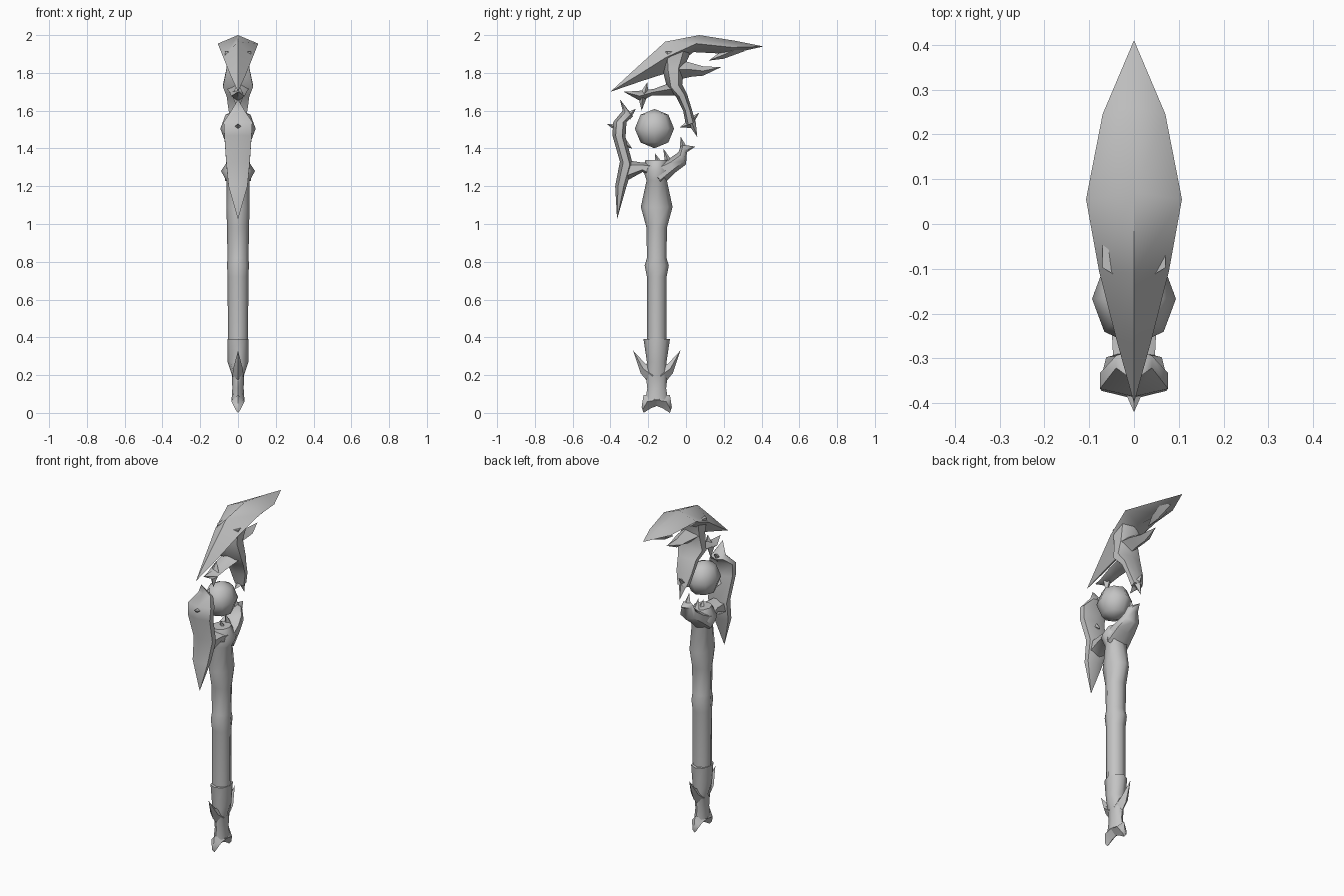
import bpy, bmesh, math
from mathutils import Vector

default_cube = bpy.data.objects.get("Cube")
if default_cube:
    bpy.data.objects.remove(default_cube, do_unlink=True)

# Single grey material
grey = bpy.data.materials.new("plain_grey")
grey.use_nodes = True
colour = (.55, .55, .55, 1)
grey.diffuse_color = colour
grey.node_tree.nodes["Principled BSDF"].inputs["Base Color"].default_value = colour

SHAFT_Y = -.155


def finish(name, bm, angle=60):
    """Turn a bmesh into a shaded object with the grey material."""
    bmesh.ops.remove_doubles(bm, verts=bm.verts, dist=.0005)
    bmesh.ops.recalc_face_normals(bm, faces=bm.faces)
    mesh = bpy.data.meshes.new(name)
    bm.to_mesh(mesh)
    bm.free()
    mesh.materials.append(grey)
    part = bpy.data.objects.new(name, mesh)
    bpy.context.collection.objects.link(part)
    bpy.ops.object.select_all(action='DESELECT')
    part.select_set(True)
    bpy.context.view_layer.objects.active = part
    bpy.ops.object.shade_smooth_by_angle(angle=math.radians(angle))
    return part


def loft(name, sections, sides=6, angle=60):
    """Skin rings given as (edge y, edge z, opposite y, opposite z, half thickness)."""
    bm = bmesh.new()
    rings = []
    for ya, za, yb, zb, thick in sections:
        a, b = Vector((0, ya, za)), Vector((0, yb, zb))
        middle, reach = (a + b) / 2, (a - b) / 2
        widest = max(abs(math.sin(math.tau * i / sides)) for i in range(sides))
        ring = []
        for i in range(sides):
            turn = math.tau * i / sides
            side = Vector((thick * math.sin(turn) / widest, 0, 0))
            ring.append(bm.verts.new(middle + reach * math.cos(turn) + side))
        rings.append(ring)
    for low, high in zip(rings, rings[1:]):
        for i in range(sides):
            j = (i + 1) % sides
            bm.faces.new((low[i], low[j], high[j], high[i]))
    for ring, section in ((rings[0], sections[0]), (rings[-1], sections[-1])):
        if section[-1] > 0:
            bm.faces.new(ring)
    return finish(name, bm, angle)


def column(name, rows):
    """Upright eight-sided part from (height, half depth, half thickness)."""
    return loft(name, [(SHAFT_Y - depth, z, SHAFT_Y + depth, z, thick)
                       for z, depth, thick in rows], sides=8)


def tip(y, z):
    """Closing point of a loft."""
    return (y, z, y, z, 0)


def spike(name, base, point, width=.022):
    """Small four-sided thorn from a base to a point."""
    start, end = Vector(base), Vector(point)
    direction = (end - start).normalized()
    across = Vector((-direction.y, direction.x)) * width
    a, b = start + across, start - across
    return loft(name, [(a.x, a.y, b.x, b.y, width * 1.2), tip(*point)], sides=4)


# Shaft with its middle ring, upper swelling and collar
column("shaft", [
    (.3, .052, .053), (.72, .052, .055), (.78, .064, .058), (.82, .052, .056),
    (.98, .054, .058), (1.09, .084, .062), (1.23, .054, .062),
    (1.28, .07, .09), (1.34, .06, .05)])

# Foot of the shaft
column("foot_cup", [
    (.07, .06, .034), (.13, .05, .03), (.2, .058, .032),
    (.27, .052, .055), (.39, .07, .056)])

for label, s in (("front", -1), ("back", 1)):
    # Mirrored upswept fin and downturned toe
    def at(offset):
        return SHAFT_Y + s * offset
    loft(label + "_foot_fin", [
        (at(.02), .26, at(.02), .13, .03),
        (at(.06), .26, at(.085), .21, .025),
        tip(at(.125), .33)], sides=4)
    loft(label + "_foot_toe", [
        (at(-.02), .1, at(-.01), .04, .034),
        (at(.07), .095, at(.03), .025, .034),
        (at(.08), .03, at(.07), 0, .012)], sides=4)

# Orb
bm = bmesh.new()
bmesh.ops.create_uvsphere(bm, u_segments=8, v_segments=4, radius=.104)
for v in bm.verts:
    v.co = Vector((v.co.x * .9, v.co.y - .167, v.co.z + 1.505))
finish("orb", bm)

# Hooked crest on top
loft("crest", [
    tip(-.4, 1.7),
    (-.27, 1.82, -.24, 1.755, .04),
    (-.11, 1.965, -.1, 1.8, .078),
    (.07, 2, .04, 1.91, .107),
    (.26, 1.97, .23, 1.9, .07),
    tip(.41, 1.94)], sides=4)
loft("crest_barb", [
    (.26, 1.95, .31, 1.915, .035),
    (.18, 1.91, .2, 1.875, .03), tip(.12, 1.865)], sides=4)

# Neck running from the crest down to the rear claw
loft("neck", [
    (-.14, 1.91, .03, 1.92, .07),
    (-.125, 1.82, -.01, 1.83, .06),
    (-.1, 1.72, -.02, 1.74, .08),
    (-.05, 1.67, .005, 1.69, .06),
    (-.015, 1.6, .03, 1.61, .05),
    (0, 1.52, .05, 1.54, .03)])
loft("jaw", [
    (-.07, 1.88, -.06, 1.76, .06),
    (.02, 1.855, .03, 1.78, .05),
    (.09, 1.835, .09, 1.785, .035),
    tip(.185, 1.83)], sides=4)
loft("upper_front_arm", [
    (-.05, 1.76, -.05, 1.68, .06),
    (-.17, 1.715, -.18, 1.68, .045),
    (-.25, 1.705, -.24, 1.65, .035),
    tip(-.33, 1.7)], sides=4)

# Long front prong, pointed at both ends
loft("front_prong", [
    tip(-.365, 1.025),
    (-.375, 1.2, -.315, 1.2, .05),
    (-.35, 1.33, -.28, 1.31, .062),
    (-.39, 1.47, -.32, 1.46, .072),
    (-.385, 1.54, -.315, 1.54, .076),
    (-.335, 1.6, -.28, 1.57, .04),
    tip(-.35, 1.66)])
loft("front_prong_root", [
    (-.33, 1.34, -.33, 1.22, .045),
    (-.23, 1.325, -.23, 1.275, .05),
    (-.14, 1.33, -.14, 1.21, .07)])

# Short rear prong
loft("rear_prong", [
    (-.17, 1.32, -.13, 1.2, .07),
    (-.09, 1.345, -.06, 1.27, .06),
    (-.04, 1.38, 0, 1.315, .045),
    (-.025, 1.42, .005, 1.38, .03),
    tip(.05, 1.41)])

# Thorns around the orb
thorns = {
    "rear_claw_upper": ((.02, 1.54), (.07, 1.59)),
    "rear_claw_lower": ((.03, 1.54), (.06, 1.46)),
    "rear_claw_inner": ((.02, 1.53), (-.035, 1.51)),
    "upper_arm_top": ((-.22, 1.69), (-.205, 1.75)),
    "upper_arm_bottom": ((-.23, 1.67), (-.235, 1.6)),
    "front_prong_outer": ((-.36, 1.51), (-.42, 1.53)),
    "front_prong_top": ((-.31, 1.57), (-.265, 1.61)),
    "front_prong_inner": ((-.33, 1.43), (-.285, 1.4)),
    "rear_prong_top": ((-.01, 1.39), (-.03, 1.465)),
    "rear_prong_middle": ((-.09, 1.32), (-.12, 1.4)),
    "rear_prong_inner": ((-.14, 1.31), (-.165, 1.375)),
}
for label, (base, point) in thorns.items():
    spike(label + "_thorn", base, point)
